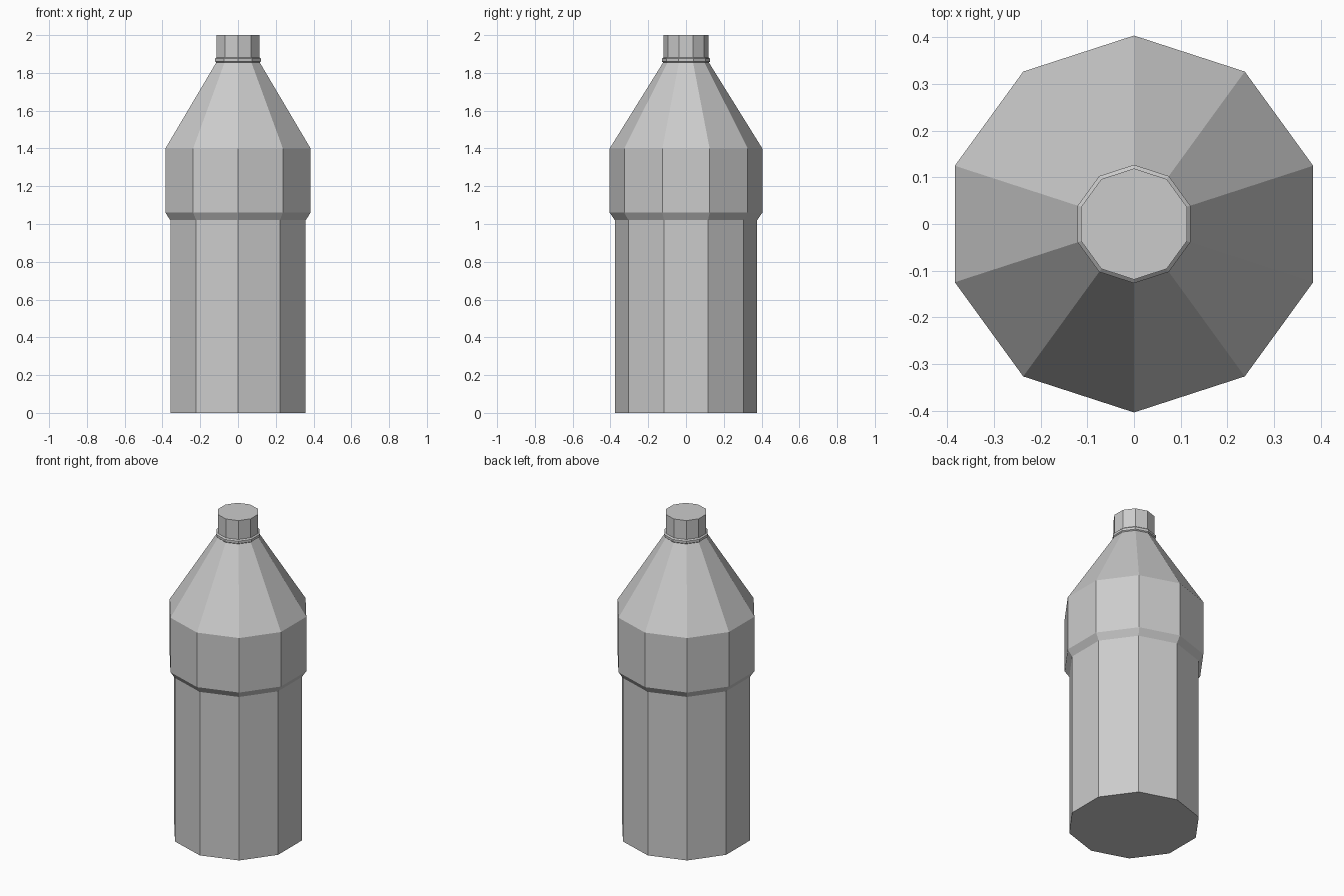
import bpy, bmesh
from math import cos, sin, pi

if "Cube" in bpy.data.objects:
    bpy.data.objects.remove(bpy.data.objects["Cube"])

SIDES = 10


def lathe(name, profile):
    """Closed flat-faced solid from (radius, height) rings, a corner facing +y."""
    bm = bmesh.new()
    rings = []
    for r, z in profile:
        angles = [pi / 2 + 2 * pi * i / SIDES for i in range(SIDES)]
        rings.append([bm.verts.new((r * cos(a), r * sin(a), z)) for a in angles])
    for low, high in zip(rings, rings[1:]):
        for i in range(SIDES):
            j = (i + 1) % SIDES
            bm.faces.new((low[i], low[j], high[j], high[i]))
    bm.faces.new(rings[0][::-1])
    bm.faces.new(rings[-1])
    mesh = bpy.data.meshes.new(name)
    bm.to_mesh(mesh)
    bm.free()
    obj = bpy.data.objects.new(name, mesh)
    bpy.context.collection.objects.link(obj)
    return obj


# Body: straight lower grip, wider shoulder band, tapering neck
lathe("bottle_body", [(0.377, 0.0), (0.377, 1.02), (0.404, 1.06),
                      (0.404, 1.40), (0.121, 1.855)])

# Thin collar ring under the cap
lathe("neck_ring", [(0.121, 1.855), (0.127, 1.86), (0.127, 1.875), (0.119, 1.882)])

# Screw cap
lathe("cap", [(0.119, 1.882), (0.119, 2.0)])
